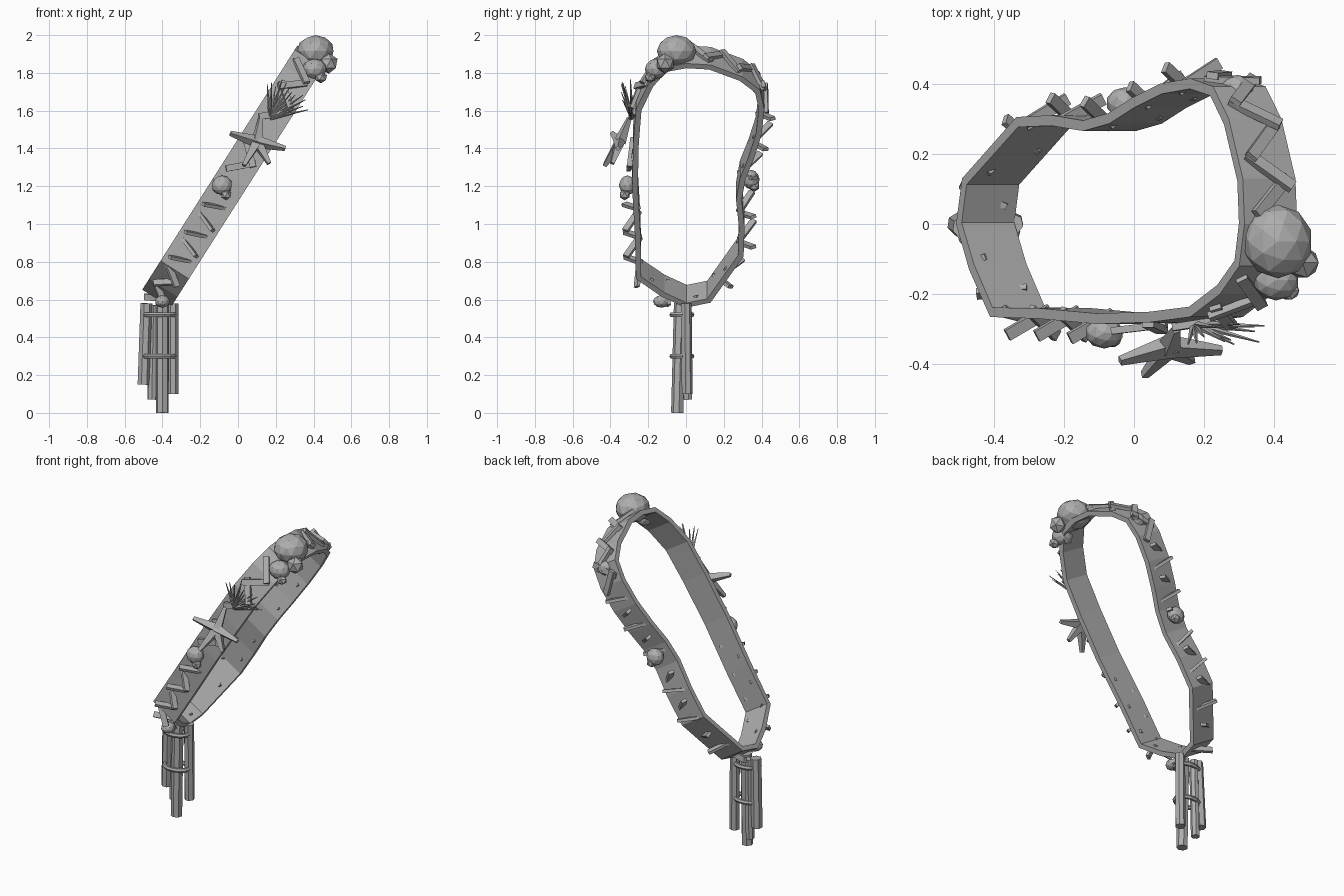
import bpy, bmesh, math, random
from mathutils import Vector, Matrix

if "Cube" in bpy.data.objects:
    bpy.data.objects.remove(bpy.data.objects["Cube"])
random.seed(4)

grey = bpy.data.materials.new("driftwood grey")
grey.diffuse_color = (0.42, 0.42, 0.42, 1)
grey.use_nodes = True
grey.node_tree.nodes["Principled BSDF"].inputs["Base Color"].default_value = grey.diffuse_color

def finish(name, bm):
    bmesh.ops.recalc_face_normals(bm, faces=bm.faces)
    me = bpy.data.meshes.new(name)
    bm.to_mesh(me); bm.free()
    me.materials.append(grey)
    ob = bpy.data.objects.new(name, me)
    bpy.context.collection.objects.link(ob)
    return ob

# Tilted hoop frame: ACROSS is the direction of the band width
ACROSS = Vector((0.843, 0, -0.536))
OUTLINE = [(-.432, 0), (-.415, .13), (-.26, .305), (-.16, .31), (-.07, .295), (0, .315), (.07, .36), (.15, .40),
           (.235, .415), (.30, .392), (.345, .30), (.385, .13), (.39, 0), (.375, -.12), (.32, -.2),
           (.235, -.265), (.12, -.28), (-.03, -.285), (-.195, -.27), (-.335, -.265), (-.395, -.13)]
PTS = [Vector((x, y, 0.6 + (x + .435) * 1.573)) for x, y in OUTLINE]
N = len(PTS)

def at(u):
    """Position, tangent and outward direction at a fractional outline index."""
    i = int(u) % N
    a, b = PTS[i], PTS[(i + 1) % N]
    t = (b - a).normalized()
    out = ACROSS.cross(t).normalized()
    p = a.lerp(b, u - int(u))
    if out.dot(p - Vector((-.02, .02, 1.25))) < 0:
        out = -out
    return p, t, out

# Band
bm = bmesh.new()
rings = []
for i, p in enumerate(PTS):
    out = (at(i)[2] + at((i - 1) % N)[2]).normalized()
    rings.append([bm.verts.new(p + ACROSS * w - out * d)
                  for w, d in ((-.089, 0), (.089, 0), (.089, .03), (-.089, .03))])
for i in range(N):
    a, b = rings[i], rings[(i + 1) % N]
    for k in range(4):
        bm.faces.new((a[k], a[(k + 1) % 4], b[(k + 1) % 4], b[k]))
finish("hoop_band", bm)

def plank(name, c, d, up, size):
    d = d.normalized()
    side = up.cross(d).normalized()
    up = d.cross(side)
    m = Matrix((d, side, up)).transposed().to_4x4()
    bm = bmesh.new()
    bmesh.ops.create_cube(bm, size=1, matrix=Matrix.Translation(c) @ m @ Matrix.Diagonal((*size, 1)))
    return finish(name, bm)

# Splinters that pierce the band along the back and the lower front
for k, u in enumerate([.6, 1.3, 1.65, 2.1, 2.6, 3.1, 3.6, 4.8, 5.5, 6.2, 6.8, 7.4,
                       17.55, 17.85, 18.15, 18.45, 18.75, 19.15, 19.6, 20.3]):
    p, t, out = at(u)
    s = 1 if k % 2 else -1
    d = ACROSS * .8 + t * .3 * s + out * .5 * s
    plank("splinter", p + out * .014, d, t, (.145, .034, .018))

# Flat zigzag slats on the upper part
for k, u in enumerate([8.1, 8.7, 9.2, 9.9, 10.4, 10.9, 11.4, 13.8, 14.4, 14.8, 15.4, 16.4, 16.7]):
    p, t, out = at(u)
    s = 1 if k % 2 else -1
    plank("slat", p + out * .012, ACROSS * .7 + t * .65 * s + out * .1 * s, out, (.16, .034, .02))

# Shells and pebbles
def pebble(name, c, r, sub=2):
    bm = bmesh.new()
    bmesh.ops.create_icosphere(bm, subdivisions=sub, radius=1,
                               matrix=Matrix.Translation(c) @ Matrix.Diagonal((*r, 1)))
    finish(name, bm)

pebble("large_shell", (.41, -.05, 1.915), (.10, .105, .085))
pebble("middle_shell", (.405, -.16, 1.82), (.065, .058, .055))
pebble("angular_shell", (.48, -.11, 1.85), (.052, .05, .055), 1)
pebble("tiny_shell", (.44, -.19, 1.775), (.035, .03, .03), 1)
pebble("front_shell", (-.085, -.31, 1.205), (.055, .045, .052))
pebble("front_small_shell", (-.062, -.325, 1.155), (.03, .03, .03), 1)
pebble("back_shell", (-.025, .345, 1.235), (.055, .045, .052))
pebble("back_small_shell", (-.01, .36, 1.20), (.03, .03, .03), 1)
pebble("back_upper_shell", (.295, .385, 1.73), (.048, .04, .045))
pebble("lower_shell", (-.40, -.13, .59), (.04, .045, .033))

# Tapered rod between two points
def rod(name, a, b, r1, r2, sides):
    a, b = Vector(a), Vector(b)
    m = Matrix.Translation((a + b) / 2) @ (b - a).to_track_quat('Z', 'Y').to_matrix().to_4x4()
    bm = bmesh.new()
    bmesh.ops.create_cone(bm, cap_ends=True, segments=sides, radius1=r1, radius2=r2,
                          depth=(b - a).length, matrix=m)
    finish(name, bm)

# Starfish
for tip in [(.12, -.30, 1.56), (-.04, -.39, 1.48), (.25, -.36, 1.40), (.03, -.43, 1.31), (.165, -.39, 1.32)]:
    rod("starfish_arm", (.10, -.35, 1.435), tip, .034, .014, 4)

# Grass tuft
for k in range(12):
    a = math.radians(95 - k * 7.5)
    L = random.uniform(.17, .22)
    rod("grass_blade", (.17, -.285, 1.56),
        (.17 + L * math.cos(a), random.uniform(-.35, -.28), 1.56 + L * math.sin(a)), .011, .002, 4)

# Hanging stick bundle
for top, end, r in [((-.485, -.01, .58), (-.50, 0, .15), .033), ((-.445, .005, .57), (-.455, .008, .07), .026),
                    ((-.40, -.03, .58), (-.40, -.045, 0), .034), ((-.345, 0, .58), (-.345, .005, .10), .03)]:
    rod("hanging_stick", top, end, r, r, 7)

# Cord loops round the bundle
for z in (.52, .30):
    bm = bmesh.new()
    rows = []
    for i in range(14):
        a = math.tau * i / 14
        rows.append([bm.verts.new(((-.415 + (.078 + .013 * math.cos(b)) * math.cos(a)),
                                   -.022 + (.055 + .013 * math.cos(b)) * math.sin(a),
                                   z + .014 * math.sin(b))) for b in [math.tau * j / 6 for j in range(6)]])
    for i in range(14):
        p, q = rows[i], rows[(i + 1) % 14]
        for j in range(6):
            bm.faces.new((p[j], p[(j + 1) % 6], q[(j + 1) % 6], q[j]))
    finish("cord_loop", bm)
